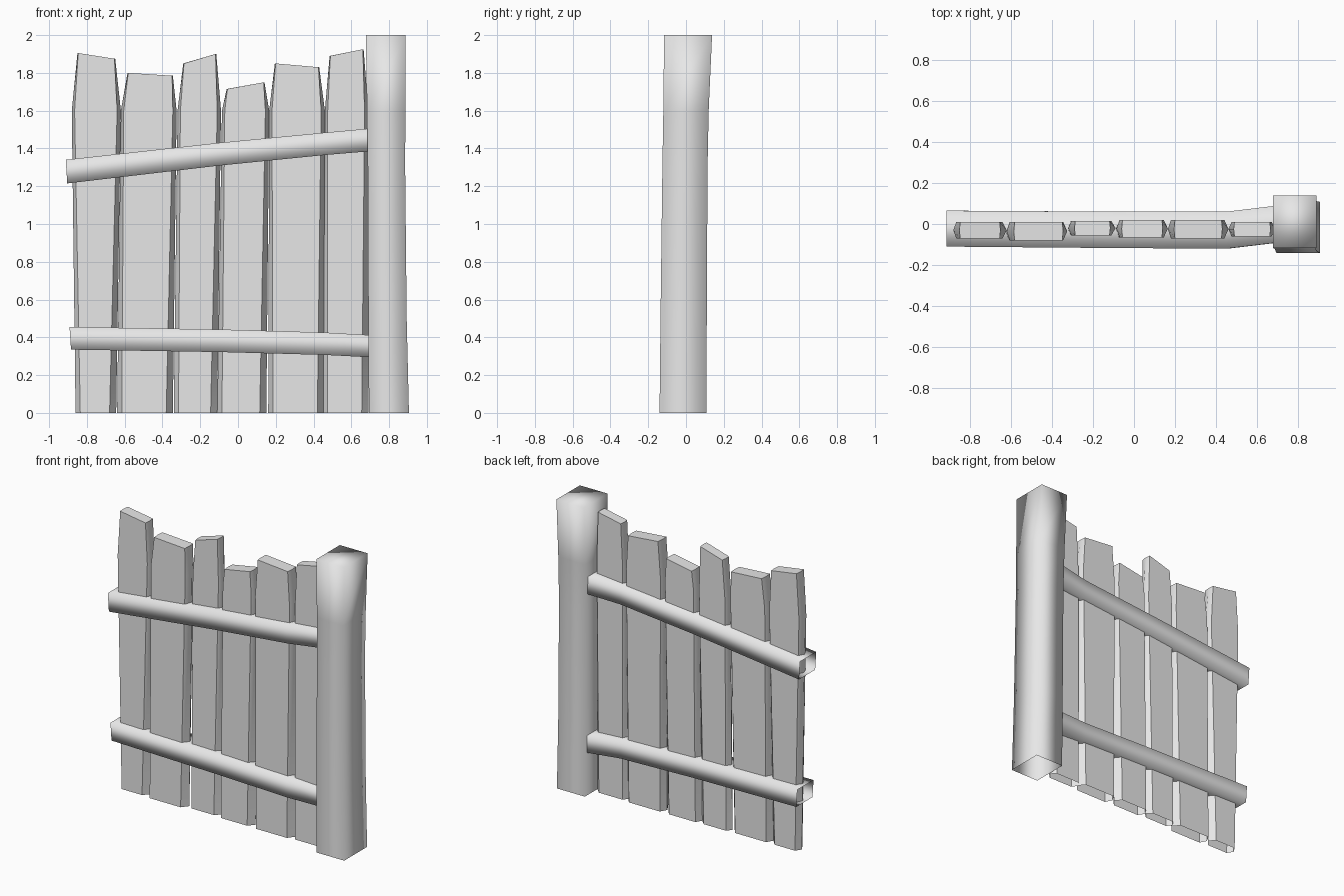
import bpy
import math

cube = bpy.data.objects.get("Cube")
if cube:
    bpy.data.objects.remove(cube, do_unlink=True)

grey = bpy.data.materials.new("weathered_grey")
grey.use_nodes = True
grey.diffuse_color = (0.8, 0.8, 0.8, 1)
grey.node_tree.nodes["Principled BSDF"].inputs["Base Color"].default_value = (0.8, 0.8, 0.8, 1)


def loft(name, rings, cap_end, angle):
    """Skin a list of equal-sided rings; the start stays open."""
    n = len(rings[0])
    verts = [p for ring in rings for p in ring]
    faces = []
    for r in range(len(rings) - 1):
        a, b = r * n, (r + 1) * n
        for i in range(n):
            j = (i + 1) % n
            faces.append((a + i, a + j, b + j, b + i))
    if cap_end:
        faces.append(tuple(range(len(verts) - n, len(verts))))
    mesh = bpy.data.meshes.new(name)
    mesh.from_pydata(verts, [], faces)
    mesh.materials.append(grey)
    obj = bpy.data.objects.new(name, mesh)
    bpy.context.collection.objects.link(obj)
    bpy.ops.object.select_all(action="DESELECT")
    obj.select_set(True)
    bpy.context.view_layer.objects.active = obj
    bpy.ops.object.shade_smooth_by_angle(angle=math.radians(angle))
    return obj


def plank_ring(left, right, in_l, in_r, z_l, z_r, y0, y1):
    """Six-sided board section with pointed sides."""
    mid = (y0 + y1) / 2
    return [(left + in_l, y0, z_l), (right - in_r, y0, z_r), (right, mid, z_r),
            (right - in_r, y1, z_r), (left + in_l, y1, z_l), (left, mid, z_l)]


# Planks: top (left, z, right, z), shoulder x, foot x, y range
planks = [
    ((-.85, 1.905, -.65, 1.875), (-.88, -.62), (-.86, -.645), (-.07, .01)),
    ((-.585, 1.80, -.345, 1.785), (-.62, -.325), (-.64, -.345), (-.08, .01)),
    ((-.29, 1.85, -.115, 1.90), (-.32, -.09), (-.34, -.11), (-.055, .015)),
    ((-.06, 1.715, .14, 1.75), (-.085, .165), (-.11, .15), (-.065, .02)),
    ((.195, 1.85, .43, 1.83), (.165, .46), (.16, .455), (-.07, .02)),
    ((.485, 1.89, .665, 1.925), (.46, .69), (.45, .69), (-.06, .01)),
]
for k, (top, shoulder, foot, ys) in enumerate(planks):
    rings = [plank_ring(*foot, .025, .035, 0, 0, *ys),
             plank_ring(*shoulder, .015, .02, 1.6, 1.6, *ys),
             plank_ring(top[0], top[2], .004, .004, top[1], top[3], *ys)]
    loft(f"plank_{k + 1}", rings, True, 45)


# Rails: stations (x, bottom z, top z), wrapped around the planks
def rail(name, stations):
    depth = [(-.11, .065), (-.117, .06), (-.12, .06), (-.09, .09)]
    rings = [[(x + .008, y0, z0), (x, y0, z1), (x, y1, z1), (x + .008, y1, z0)][::-1]
             for (x, z0, z1), (y0, y1) in zip(stations, depth)]
    loft(name, rings, False, 180)


rail("upper_rail", [(-.912, 1.215, 1.34), (-.1, 1.31, 1.43),
                    (.45, 1.365, 1.483), (.7, 1.386, 1.506)])
rail("lower_rail", [(-.892, .335, .455), (-.1, .322, .442),
                    (.45, .307, .426), (.7, .294, .412)])

# Post: levels (z, x range, y range)
post = [(0, .693, .905, -.14, .108), (.5, .69, .893, -.135, .11),
        (1.3, .687, .885, -.125, .114), (1.6, .683, .886, -.12, .12),
        (2, .677, .888, -.116, .138)]
loft("post", [[(x0, y0, z), (x1, y0, z), (x1, y1, z), (x0, y1, z)]
              for z, x0, x1, y0, y1 in post], True, 180)
